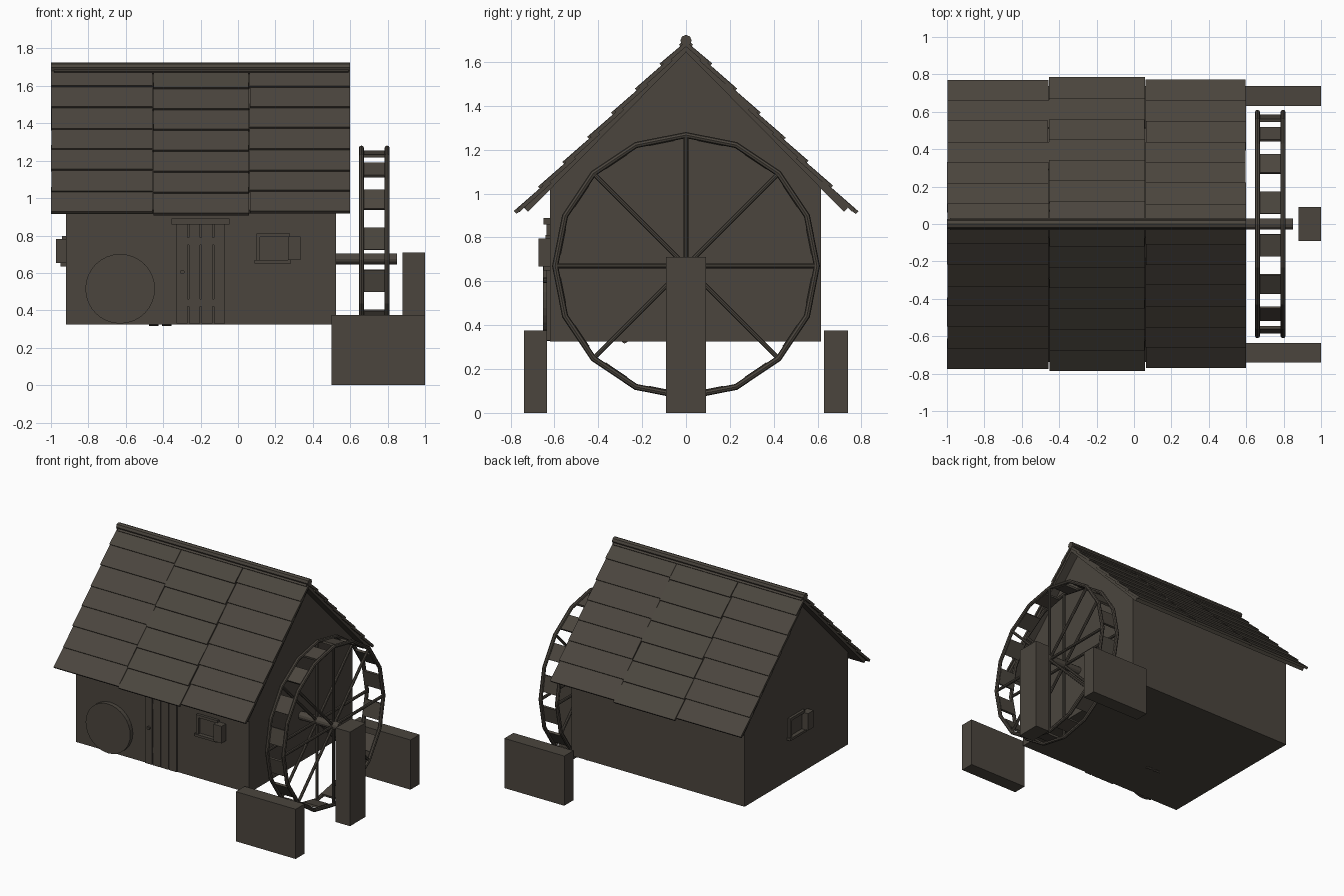
import bpy, bmesh, math, random
from mathutils import Vector, Matrix

random.seed(4)
cube = bpy.data.objects.get("Cube")
if cube:
    bpy.data.objects.remove(cube, do_unlink=True)

wood = bpy.data.materials.new("dark brown wood")
wood.use_nodes = True
COLOR = (0.07, 0.06, 0.048, 1)
wood.diffuse_color = COLOR
wood.node_tree.nodes["Principled BSDF"].inputs["Base Color"].default_value = COLOR


def finish(name, bm):
    bmesh.ops.recalc_face_normals(bm, faces=bm.faces)
    mesh = bpy.data.meshes.new(name)
    bm.to_mesh(mesh)
    bm.free()
    mesh.materials.append(wood)
    obj = bpy.data.objects.new(name, mesh)
    bpy.context.collection.objects.link(obj)
    return obj


def box(name, x, y, z):
    """Box from three (low, high) ranges."""
    bm = bmesh.new()
    spans = [Vector(r) for r in (x, y, z)]
    size = [r[1] - r[0] for r in spans]
    mid = [(r[0] + r[1]) / 2 for r in spans]
    bmesh.ops.create_cube(bm, size=1, matrix=Matrix.Translation(mid) @ Matrix.Diagonal((*size, 1)))
    return finish(name, bm)


def prism(name, profile, x0, x1):
    """Extrude a (y, z) outline along x."""
    bm = bmesh.new()
    face = bm.faces.new([bm.verts.new((x0, y, z)) for y, z in profile])
    new = bmesh.ops.extrude_face_region(bm, geom=[face])["geom"]
    bmesh.ops.translate(bm, vec=(x1 - x0, 0, 0), verts=[v for v in new if isinstance(v, bmesh.types.BMVert)])
    return finish(name, bm)


def rod(name, a, b, radius, sides=8):
    a, b = Vector(a), Vector(b)
    bm = bmesh.new()
    turn = (b - a).to_track_quat('Z', 'Y').to_matrix().to_4x4()
    bmesh.ops.create_cone(bm, cap_ends=True, segments=sides, radius1=radius, radius2=radius,
                          depth=(b - a).length, matrix=Matrix.Translation((a + b) / 2) @ turn)
    return finish(name, bm)


# House body with gable ends
prism("house_body", [(-0.62, 0.325), (0.615, 0.325), (0.615, 1.04), (0, 1.67), (-0.62, 1.04)], -0.92, 0.525)

# Roof: a thin deck on each side, covered by overlapping shingle courses
DOWN = Vector((0.703, -0.711))
OUT = Vector((0.711, 0.703))
RIDGE = Vector((0, 1.71))


def slope_strip(name, side, s0, s1, top0, top1, thick, x0, x1):
    outline = [RIDGE + DOWN * s + OUT * h for s, h in
               ((s0, top0), (s1, top1), (s1, top1 - thick), (s0, top0 - thick))]
    prism(name, [(side * p.x, p.y) for p in outline], x0, x1)


COURSES, STEP = 7, 0.157
COLUMNS = [(-1.0, -0.455, 0), (-0.455, 0.06, 0.012), (0.06, 0.6, 0)]
for side, label in ((-1, "front"), (1, "back")):
    slope_strip(f"roof_deck_{label}", side, 0.0, 1.07, -0.02, -0.02, 0.025, -0.985, 0.59)
    for x0, x1, drop in COLUMNS:
        for k in range(COURSES):
            start = max(0, k * STEP - 0.04)
            end = (k + 1) * STEP + drop + random.uniform(-0.006, 0.004)
            slope_strip(f"shingle_{label}", side, start, end, -0.012, drop * 0.3, 0.018,
                        x0 + random.uniform(0, 0.004), x1 - random.uniform(0, 0.004))
rod("ridge_beam", (-1, 0, 1.698), (0.6, 0, 1.698), 0.026)

# Water wheel: two rims, eight spokes each, sixteen paddles
HUB, RADIUS, SIDES = 0.67, 0.597, 16
for x in (0.66, 0.797):
    bpy.ops.mesh.primitive_torus_add(location=(x, 0, HUB), rotation=(0, math.pi / 2, 0), major_segments=SIDES,
                                     minor_segments=8, major_radius=RADIUS, minor_radius=0.014)
    rim = bpy.context.object
    rim.name = "wheel_rim"
    rim.data.materials.append(wood)
    for k in range(4):
        a = k * math.pi / 4
        arm = Vector((0, math.cos(a), math.sin(a))) * RADIUS
        hub = Vector((x, 0, HUB))
        rod("wheel_spoke", hub - arm, hub + arm, 0.011)
for k in range(SIDES):
    a = (k + 0.5) * 2 * math.pi / SIDES
    paddle = box("wheel_paddle", (-0.065, 0.065), (-0.008, 0.008), (-0.06, 0.06))
    paddle.location = (0.728, 0.577 * math.cos(a), HUB + 0.577 * math.sin(a))
    paddle.rotation_euler.x = a
rod("wheel_axle", (0.5, 0, HUB + 0.005), (0.85, 0, HUB + 0.005), 0.03, 12)

# Supports beside the wheel
box("axle_post", (0.88, 1.0), (-0.092, 0.092), (0, 0.71))
box("front_channel_wall", (0.5, 1.0), (-0.74, -0.635), (0, 0.375))
box("back_channel_wall", (0.5, 1.0), (0.63, 0.738), (0, 0.375))

# Plank door with lintel and knob
for k in range(4):
    left = -0.33 + k * 0.067
    box("door_plank", (left, left + 0.059), (-0.636, -0.6), (0.33, 0.86))
for z in (0.42, 0.75):
    box("door_batten", (-0.33, -0.07), (-0.63, -0.6), (z, z + 0.04))
box("door_lintel", (-0.355, -0.045), (-0.65, -0.6), (0.86, 0.89))
rod("door_knob", (-0.297, -0.65, 0.605), (-0.297, -0.63, 0.605), 0.012)

# Round stone leaning on the front wall
rod("millstone", (-0.63, -0.652, 0.515), (-0.63, -0.61, 0.515), 0.186, 32)

# Small rubble under the floor
for x in (-0.45, -0.38):
    rod("floor_rubble", (x - 0.025, -0.28, 0.33), (x + 0.025, -0.28, 0.33), 0.014, 6)


def window(label, place):
    """Framed window built facing -y around the origin, then placed."""
    parts = [
        box(f"{label}_window_sill", (-0.11, 0.085), (-0.03, 0.01), (-0.08, -0.062)),
        box(f"{label}_window_lintel", (-0.1, 0.08), (-0.02, 0.01), (0.062, 0.082)),
        box(f"{label}_window_left_jamb", (-0.1, -0.08), (-0.02, 0.01), (-0.062, 0.062)),
        box(f"{label}_window_shutter", (0.068, 0.135), (-0.052, 0.01), (-0.062, 0.066)),
    ]
    for part in parts:
        part.matrix_world = place


window("front", Matrix.Translation((0.198, -0.62, 0.73)))
window("left", Matrix.Translation((-0.92, 0, 0.715)) @ Matrix.Rotation(-math.pi / 2, 4, 'Z'))
